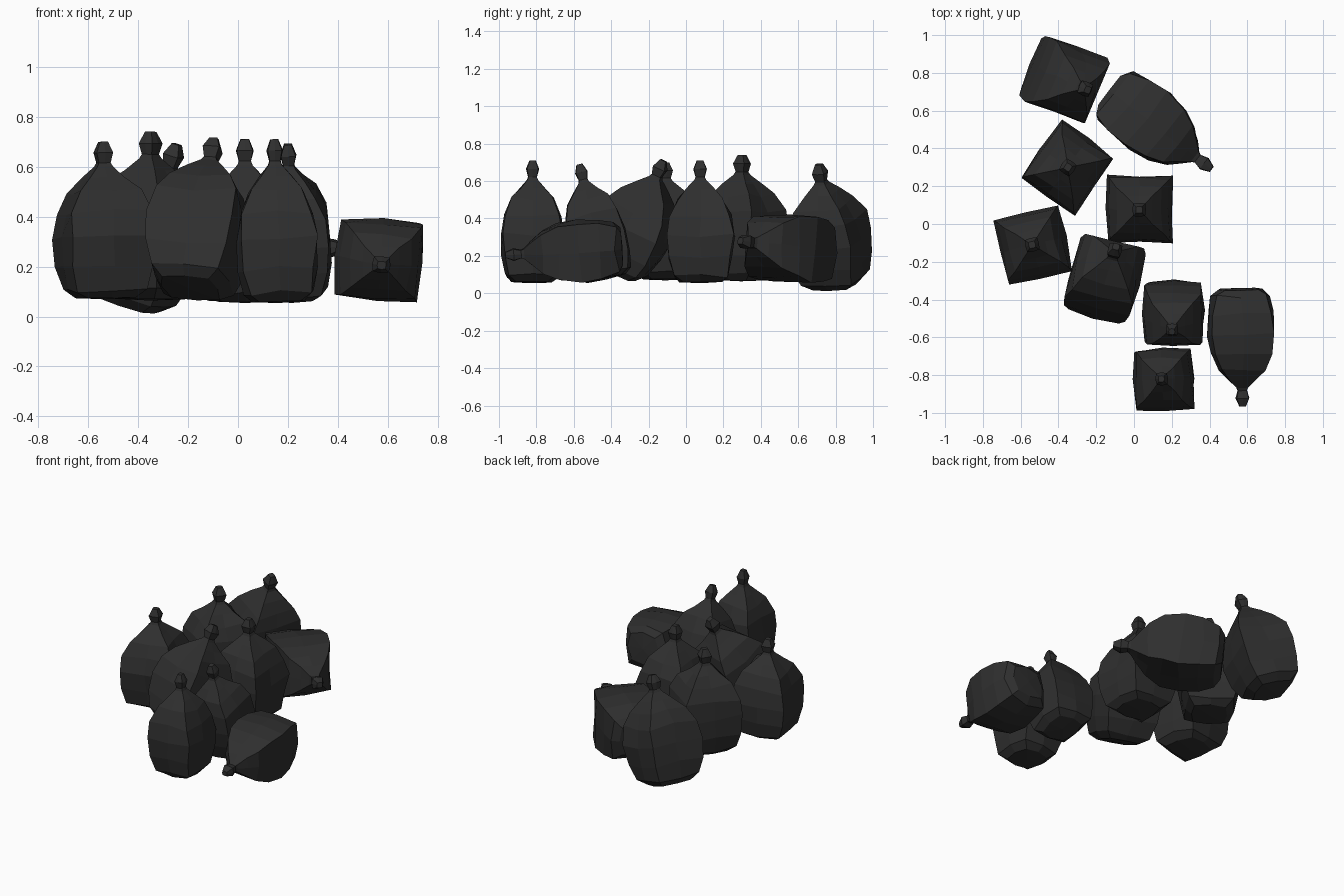
import bpy, bmesh, random
from mathutils import Vector, Matrix
from math import radians

if "Cube" in bpy.data.objects:
    bpy.data.objects.remove(bpy.data.objects["Cube"])

random.seed(4)
mat = bpy.data.materials.new("black_plastic")
mat.diffuse_color = (0.028, 0.028, 0.028, 1)
mat.use_nodes = True
mat.node_tree.nodes["Principled BSDF"].inputs["Base Color"].default_value = mat.diffuse_color

# Bag profile: (fraction of length, half width, corner fullness)
PROFILE = [(0.0, .108, .85), (.05, .145, .92), (.20, .163, .96), (.38, .170, .98),
           (.55, .153, 1.0), (.68, .115, 1.0), (.77, .069, 1.0), (.84, .030, 1.0),
           (.865, .024, .95), (.93, .035, .9), (1.0, .017, .9)]
RING = [(1, 0), (1, 1), (0, 1), (-1, 1), (-1, 0), (-1, -1), (0, -1), (1, -1)]


def bag(name, base, tip, roll, width=1.0, depth=1.0, corner=1.0):
    """Tied sack lofted from squarish rings along base -> tip."""
    base, tip = Vector(base), Vector(tip)
    axis = tip - base
    length = axis.length
    bm = bmesh.new()
    rings = []
    for t, w, c in PROFILE:
        wob = .05 * w if t < .8 else .02 * w
        ring = []
        for x, y in RING:
            k = c * corner if x and y else 1.0
            ring.append(bm.verts.new((
                x * w * k * width + random.uniform(-wob, wob),
                y * w * k * depth + random.uniform(-wob, wob),
                t * length + (random.uniform(-.012, .012) if .02 < t < .75 else 0))))
        rings.append(ring)
    for a, b in zip(rings, rings[1:]):
        for i in range(8):
            j = (i + 1) % 8
            bm.faces.new((a[i], a[j], b[j], b[i]))
    # closed ends, with a slightly sagging bottom
    low = bm.verts.new((0, 0, -.006))
    for i in range(8):
        bm.faces.new((low, rings[0][(i + 1) % 8], rings[0][i]))
    bm.faces.new(rings[-1])
    rot = Vector((0, 0, 1)).rotation_difference(axis).to_matrix().to_4x4()
    bm.transform(Matrix.Translation(base) @ rot @ Matrix.Rotation(radians(roll), 4, 'Z'))
    bmesh.ops.recalc_face_normals(bm, faces=bm.faces)
    me = bpy.data.meshes.new(name)
    bm.to_mesh(me)
    bm.free()
    me.materials.append(mat)
    ob = bpy.data.objects.new(name, me)
    bpy.context.collection.objects.link(ob)
    return ob


# Standing bags
bag("bag_back_left", (-.43, .80, .045), (-.245, .71, .69), -22, 1.03, 1.1)
bag("bag_inner_left", (-.355, .295, .07), (-.35, .30, .74), -35, 1.05, 1.12)
bag("bag_centre", (.03, .08, .06), (.027, .075, .71), 0, 1.03, 1.05)
bag("bag_far_left", (-.53, -.108, .075), (-.54, -.11, .70), 13, 1.06, 1.05)
bag("bag_front_right_inner", (.217, -.425, .08), (.2, -.57, .69), 0, .96, .98, .95)
bag("bag_front", (.165, -.825, .06), (.145, -.82, .71), 2, .96, 1.0, .94)

# Bag slumped backwards
bag("bag_leaning", (-.19, -.38, .115), (-.095, -.12, .71), -14, 1.07, 1.08)

# Bags lying on their sides
bag("bag_lying_back", (-.125, .70, .215), (.41, .29, .28), 52, 1.07, 1.05)
bag("bag_lying_front", (.56, -.345, .245), (.575, -.965, .205), -3, 1.05, .97, .95)
